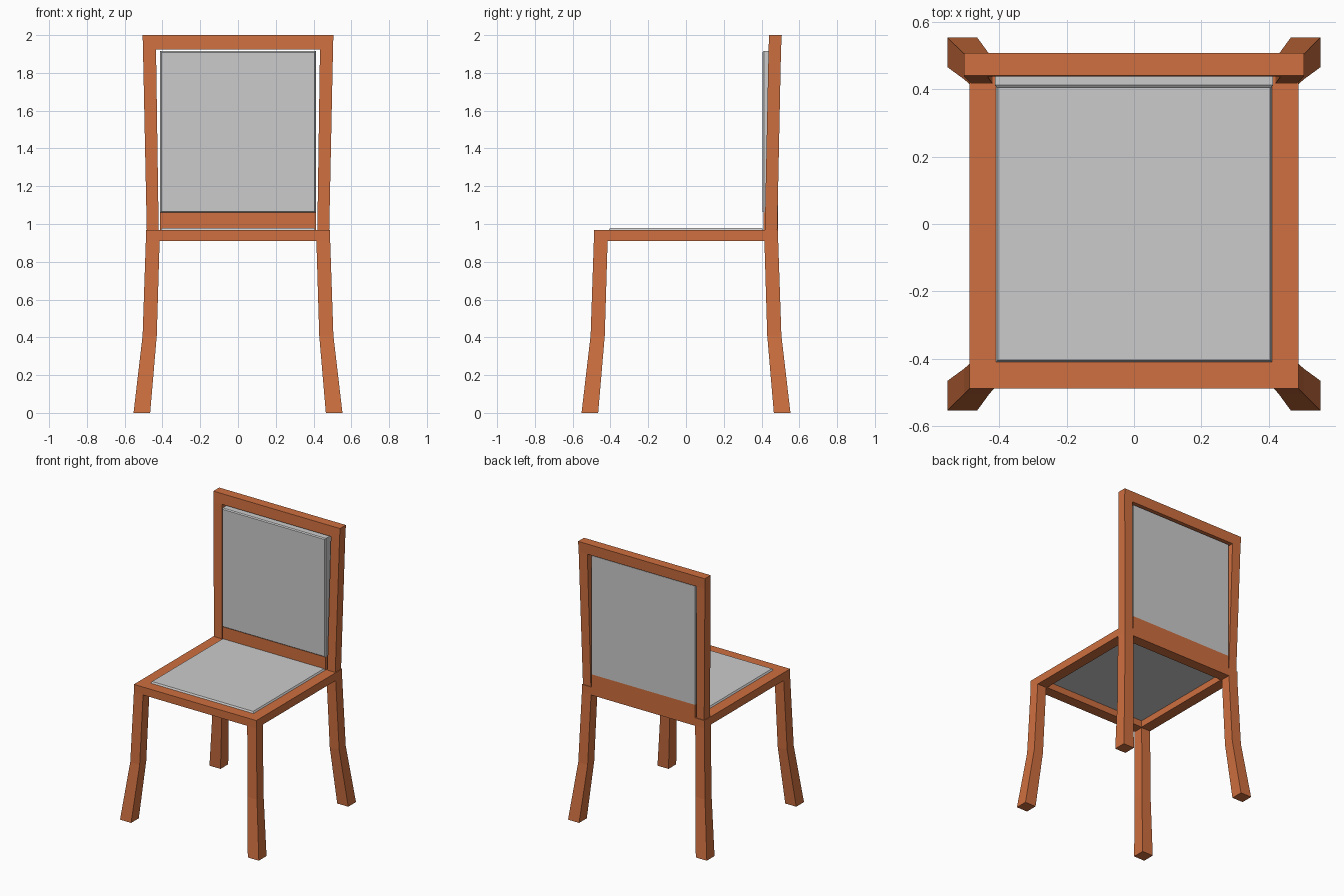
import bpy, bmesh

if "Cube" in bpy.data.objects:
    bpy.data.objects.remove(bpy.data.objects["Cube"])

wood = bpy.data.materials.new("orange_wood")
wood.diffuse_color = (0.62, 0.16, 0.05, 1)
wood.use_nodes = True
wood.node_tree.nodes["Principled BSDF"].inputs["Base Color"].default_value = wood.diffuse_color


def loft(name, sections, axis="z", ring=False, mirror="", material=None):
    """Skin rectangles (u0, u1, v0, v1, w) along an axis; ring joins last to first."""
    bm = bmesh.new()
    loops = []
    for u0, u1, v0, v1, w in sections:
        corners = [(u0, v0), (u1, v0), (u1, v1), (u0, v1)]
        loops.append([bm.verts.new((u, v, w) if axis == "z" else (u, w, v)) for u, v in corners])
    pairs = list(zip(loops, loops[1:]))
    if ring:
        pairs.append((loops[-1], loops[0]))
    else:
        bm.faces.new(loops[0])
        bm.faces.new(loops[-1])
    for a, b in pairs:
        for i in range(4):
            j = (i + 1) % 4
            bm.faces.new((a[i], a[j], b[j], b[i]))
    bmesh.ops.recalc_face_normals(bm, faces=bm.faces)
    mesh = bpy.data.meshes.new(name)
    bm.to_mesh(mesh)
    bm.free()
    if material:
        mesh.materials.append(material)
    obj = bpy.data.objects.new(name, mesh)
    bpy.context.collection.objects.link(obj)
    if mirror:
        mod = obj.modifiers.new("mirror", "MIRROR")
        mod.use_axis = ["x" in mirror, "y" in mirror, False]
        mod.use_mirror_merge = False
    return obj


def square(r, z):
    return (-r, r, -r, r, z)


# Four splayed legs with a bend
loft("legs", [(a, b, a, b, z) for a, b, z in
              [(0.465, 0.553, 0), (0.43, 0.505, 0.41), (0.415, 0.488, 0.91)]],
     mirror="xy", material=wood)

# Open square seat frame
loft("seat_frame", [square(0.488, 0.91), square(0.488, 0.967),
                    square(0.41, 0.967), square(0.41, 0.91)], ring=True, material=wood)

# Seat cushion with sloped edge
loft("seat_cushion", [square(0.41, 0.958), square(0.41, 0.967), square(0.403, 0.978)])

# Leaning back posts, joined by the top rail
loft("back_posts", [(0.42, 0.483, 0.417, 0.483, 0.967),
                    (0.434, 0.503, 0.437, 0.503, 1.925)], mirror="x", material=wood)
loft("top_rail", [(-0.503, 0.503, 0.437, 0.503, 1.925),
                  (-0.505, 0.505, 0.44, 0.507, 2.0)], material=wood)

# Lower back rail, flush with the seat frame
loft("lower_back_rail", [(-0.412, 0.412, 0.41, 0.488, 0.967),
                         (-0.412, 0.412, 0.41, 0.488, 1.06)], material=wood)

# Padded back panel with sloped front edge
loft("back_panel", [(-0.412, 0.412, 1.06, 1.915, 0.488),
                    (-0.412, 0.412, 1.06, 1.915, 0.412),
                    (-0.406, 0.406, 1.066, 1.909, 0.404)], axis="y")
